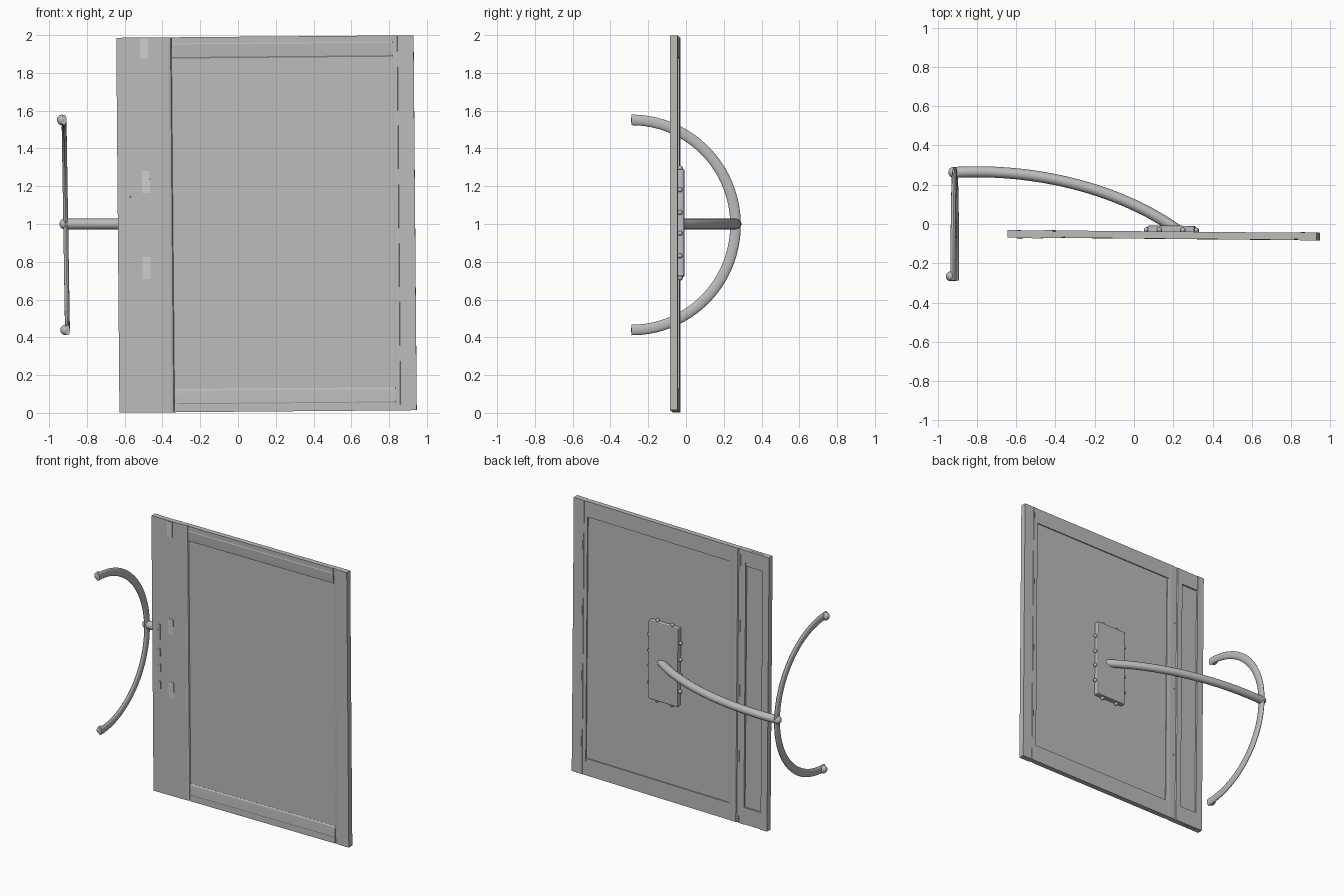
import bpy, bmesh, math
from mathutils import Matrix, Vector, Euler

if "Cube" in bpy.data.objects:
    bpy.data.objects.remove(bpy.data.objects["Cube"])


def material(name, value):
    m = bpy.data.materials.new(name)
    m.use_nodes = True
    m.diffuse_color = (value, value, value, 1)
    m.node_tree.nodes["Principled BSDF"].inputs["Base Color"].default_value = (value, value, value, 1)
    return m


GREY = material("mid grey", 0.5)
PALE = material("pale grey", 0.62)

# The door hangs very slightly out of true
DOOR = Matrix.Translation((0.151, -0.057, 1.0)) @ Euler((0, -0.0085, -0.0095)).to_matrix().to_4x4()
W, H, T = 0.787, 0.9925, 0.02


def finish(name, bm, mat=GREY, matrix=None, smooth=False):
    bmesh.ops.recalc_face_normals(bm, faces=bm.faces)
    mesh = bpy.data.meshes.new(name)
    bm.to_mesh(mesh)
    bm.free()
    mesh.materials.append(mat)
    ob = bpy.data.objects.new(name, mesh)
    bpy.context.collection.objects.link(ob)
    if matrix:
        ob.matrix_world = matrix
    if smooth:
        bpy.ops.object.select_all(action='DESELECT')
        ob.select_set(True)
        bpy.context.view_layer.objects.active = ob
        bpy.ops.object.shade_smooth_by_angle(angle=math.radians(40))
    return ob


def box(name, x0, x1, y0, y1, z0, z1, mat=GREY, bevel=0):
    bm = bmesh.new()
    bmesh.ops.create_cube(bm, size=1)
    size = Vector((x1 - x0, y1 - y0, z1 - z0))
    bmesh.ops.scale(bm, vec=size, verts=bm.verts)
    bmesh.ops.translate(bm, vec=((x0 + x1) / 2, (y0 + y1) / 2, (z0 + z1) / 2), verts=bm.verts)
    if bevel:
        bmesh.ops.bevel(bm, geom=bm.edges[:], offset=bevel, segments=2, affect='EDGES', profile=0.5)
    return finish(name, bm, mat, DOOR)


def moulding(name, profile, start, end, upright):
    """Extrude a (across, depth) profile along z when upright, else along x."""
    bm = bmesh.new()
    place = (lambda a, d, t: (a, d, t)) if upright else (lambda a, d, t: (t, d, a))
    rings = [[bm.verts.new(place(a, d, t)) for a, d in profile] for t in (start, end)]
    n = len(profile)
    for ring in rings:
        bm.faces.new(ring)
    for i in range(n):
        j = (i + 1) % n
        bm.faces.new((rings[0][i], rings[0][j], rings[1][j], rings[1][i]))
    return finish(name, bm, GREY, DOOR)


def tube(name, path, side, half_side, half_other, sides=16):
    """Sweep an ellipse along a flat path whose plane has normal 'side'."""
    bm = bmesh.new()
    rings = []
    for i, p in enumerate(path):
        tangent = (path[min(i + 1, len(path) - 1)] - path[max(i - 1, 0)]).normalized()
        other = tangent.cross(side)
        rings.append([bm.verts.new(p + side * half_side * math.cos(a) + other * half_other * math.sin(a))
                      for a in (2 * math.pi * k / sides for k in range(sides))])
    for r, s in zip(rings, rings[1:]):
        for k in range(sides):
            j = (k + 1) % sides
            bm.faces.new((r[k], r[j], s[j], s[k]))
    bm.faces.new(rings[0])
    bm.faces.new(rings[-1])
    return finish(name, bm, smooth=True)


def ball(name, centre, radius, scale=(1, 1, 1), matrix=None):
    bm = bmesh.new()
    bmesh.ops.create_uvsphere(bm, u_segments=16, v_segments=10, radius=radius)
    bmesh.ops.scale(bm, vec=scale, verts=bm.verts)
    bmesh.ops.translate(bm, vec=centre, verts=bm.verts)
    return finish(name, bm, matrix=matrix, smooth=True)


# Stiles and rails of the door, with moulded inner edges on the front
LEFT, RIGHT, TOP, BOTTOM = -0.495, 0.675, 0.88, -0.87
moulding("wide_stile_front", [(-W, -T), (-0.55, -T), (-0.515, -0.018), (-0.5, -0.014),
                              (LEFT, -0.008), (LEFT, 0), (-W, 0)], -H, H, True)
moulding("narrow_stile", [(RIGHT, -0.01), (0.68, -0.013), (0.7, -0.015), (0.702, -T),
                          (W, -T), (W, T), (RIGHT, T)], -H, H, True)
for name, edge, sign in (("top_rail", TOP, 1), ("bottom_rail", BOTTOM, -1)):
    rim = sign * H
    moulding(name, [(edge, -0.009), (edge + sign * 0.008, -0.014), (edge + sign * 0.03, -0.016),
                    (edge + sign * 0.075, -0.019), (edge + sign * 0.08, -0.017), (rim, -0.018),
                    (rim, 0.019), (edge, 0.019)], LEFT, RIGHT, False)

# Centre panel
box("centre_panel", LEFT - 0.01, RIGHT + 0.01, -0.008, 0.011, BOTTOM - 0.01, TOP + 0.01)

# Back of the wide stile: ribbed inner stile, outer lip and end blocks
moulding("inner_stile_back", [(-0.6, -0.002), (-0.6, T), (-0.56, T), (-0.555, 0.014), (-0.54, 0.014),
                              (-0.535, T), (-0.5, T), (-0.47, 0.017), (-0.47, 0.0)], -H, H, True)
box("outer_lip_back", -W, -0.735, -0.005, T, -H, H)
for name, z0, z1 in (("top_block_back", TOP, H - 0.001), ("bottom_block_back", -H + 0.001, BOTTOM)):
    box(name, -0.74, -0.595, -0.005, 0.018, z0, z1)
box("recessed_strip_back", -0.74, -0.595, -0.005, 0.006, BOTTOM, TOP)
moulding("narrow_stile_bead_back", [(0.7, 0.019), (0.703, 0.022), (0.71, 0.022), (0.713, 0.019)], -H, H, True)

# Pale strips and small catches on the front of the wide stile
for i, (x, z0, z1) in enumerate(((-0.64, 0.88, 0.985), (-0.637, 0.17, 0.285), (-0.637, -0.285, -0.17))):
    box(f"pale_strip_{i}", x - 0.021, x + 0.021, -T - 0.002, -T + 0.002, z0, z1, PALE)
for i, (z0, z1) in enumerate(((0.115, 0.225), (-0.005, 0.052), (-0.12, -0.063), (-0.24, -0.183))):
    box(f"catch_{i}", -0.732, -0.72, -T - 0.006, -T + 0.002, z0, z1)
    mid = (z0 + z1) / 2
    box(f"catch_tab_{i}", -0.744, -0.73, -T - 0.004, -T + 0.002, mid - 0.012, mid + 0.012)

# Mounting plate with bolts around its rim
PX0, PX1, PZ0, PZ1 = -0.08, 0.16, -0.28, 0.29
box("mounting_plate", PX0, PX1, 0.01, 0.049, PZ0, PZ1, bevel=0.008)
spots = [(x, z) for x in (PX0 - 0.006, PX1 + 0.006) for z in (-0.17, -0.05, 0.06, 0.18)]
spots += [(x, z) for x in (-0.02, 0.1) for z in (PZ0 - 0.006, PZ1 + 0.006)]
for i, (x, z) in enumerate(spots):
    ball(f"plate_bolt_{i}", (x, 0.027, z), 0.013, matrix=DOOR)

# Curved arm from the plate out to the handle
p0, p1, p2, p3 = (Vector(p) for p in ((0.22, -0.03, 1), (-0.06, 0.17, 1), (-0.48, 0.285, 1), (-0.905, 0.263, 1)))
arm = [p0 * (1 - t) ** 3 + p1 * 3 * t * (1 - t) ** 2 + p2 * 3 * t * t * (1 - t) + p3 * t ** 3
       for t in (i / 40 for i in range(41))]
tube("arm", arm, Vector((0, 0, 1)), 0.028, 0.028)
ball("arm_end", (-0.917, 0.263, 1), 0.028)

# Half-round handle bar with rounded tips
lean = Vector((0.012, 0, -0.006))


def on_bar(angle):
    y, z = -0.288 + 0.55 * math.cos(angle), 0.995 + 0.556 * math.sin(angle)
    return Vector((-0.912 - 0.009 * math.sin(angle), y, z))


bar = [on_bar(math.radians(-90 + 180 * i / 64)) for i in range(65)]
tube("handle_bar", bar, Vector((1, 0, 0)), 0.013, 0.028)
for name, angle in (("upper_tip", 89), ("lower_tip", -89)):
    tip = on_bar(math.radians(angle))
    ball(name, tip + Vector((-0.012, 0.012, 0)), 0.028, (0.9, 0.9, 1))
